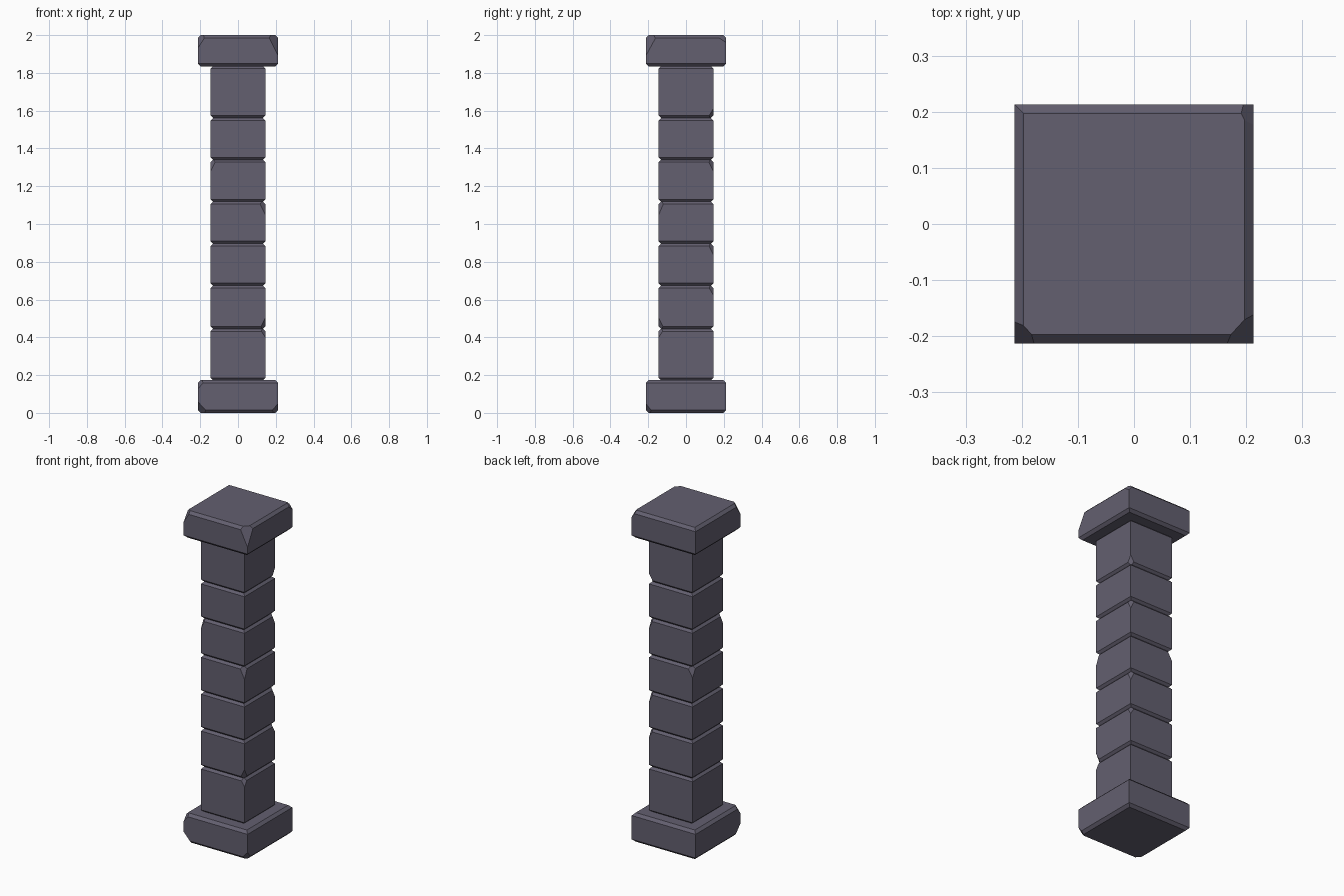
import bpy, bmesh
from mathutils import Vector

if "Cube" in bpy.data.objects:
    bpy.data.objects.remove(bpy.data.objects["Cube"])

mat = bpy.data.materials.new("dark_stone")
mat.diffuse_color = (0.125, 0.115, 0.16, 1)
mat.use_nodes = True
mat.node_tree.nodes["Principled BSDF"].inputs["Base Color"].default_value = mat.diffuse_color


def stone(name, half, z0, z1, bevel, chips=()):
    """Square block with worn horizontal edges; chips = (corner signs, cut sizes)."""
    bm = bmesh.new()
    bmesh.ops.create_cube(bm, size=1)
    for v in bm.verts:
        v.co = Vector((v.co.x * 2 * half, v.co.y * 2 * half,
                       z0 if v.co.z < 0 else z1))
    flat = [e for e in bm.edges if abs(e.verts[0].co.z - e.verts[1].co.z) < 1e-6]
    bmesh.ops.bevel(bm, geom=flat, offset=bevel, segments=1, affect='EDGES')
    # slice broken corners off
    for s, d in chips:
        corner = Vector((s[0] * half, s[1] * half, z1 if s[2] > 0 else z0))
        normal = Vector([s[i] / d[i] for i in range(3)]).normalized()
        point = corner - Vector((s[0] * d[0], 0, 0))
        cut = bmesh.ops.bisect_plane(bm, geom=bm.verts[:] + bm.edges[:] + bm.faces[:],
                                     plane_co=point, plane_no=normal, clear_outer=True)
        rim = [g for g in cut['geom_cut'] if isinstance(g, bmesh.types.BMEdge)]
        bmesh.ops.contextual_create(bm, geom=rim)
    bmesh.ops.recalc_face_normals(bm, faces=bm.faces[:])
    me = bpy.data.meshes.new(name)
    bm.to_mesh(me)
    bm.free()
    me.materials.append(mat)
    ob = bpy.data.objects.new(name, me)
    bpy.context.collection.objects.link(ob)


# base and cap slabs
stone("base_slab", 0.213, 0, 0.175, 0.016,
      [((-1, -1, -1), (0.055, 0.055, 0.06)), ((1, -1, -1), (0.045, 0.04, 0.05)),
       ((-1, -1, 1), (0.04, 0.04, 0.05))])
stone("cap_slab", 0.213, 1.833, 2.0, 0.016,
      [((1, -1, 1), (0.055, 0.06, 0.11)), ((-1, -1, 1), (0.045, 0.05, 0.07)),
       ((1, 1, 1), (0.03, 0.06, 0.04))])

# stacked shaft blocks
levels = [0.172, 0.445, 0.674, 0.896, 1.118, 1.34, 1.561, 1.836]
chips = {
    0: [((1, -1, 1), (0.03, 0.03, 0.045))],
    1: [((1, -1, -1), (0.03, 0.03, 0.06)), ((1, 1, 1), (0.03, 0.03, 0.05))],
    2: [((1, 1, 1), (0.03, 0.03, 0.06))],
    3: [((1, -1, 1), (0.035, 0.03, 0.07)), ((-1, 1, 1), (0.035, 0.035, 0.06))],
    4: [((-1, -1, 1), (0.03, 0.03, 0.06)), ((1, 1, 1), (0.03, 0.03, 0.06))],
    6: [((1, 1, -1), (0.03, 0.03, 0.05))],
}
for i in range(7):
    stone(f"shaft_block_{i + 1}", 0.145, levels[i], levels[i + 1], 0.013, chips.get(i, ()))
